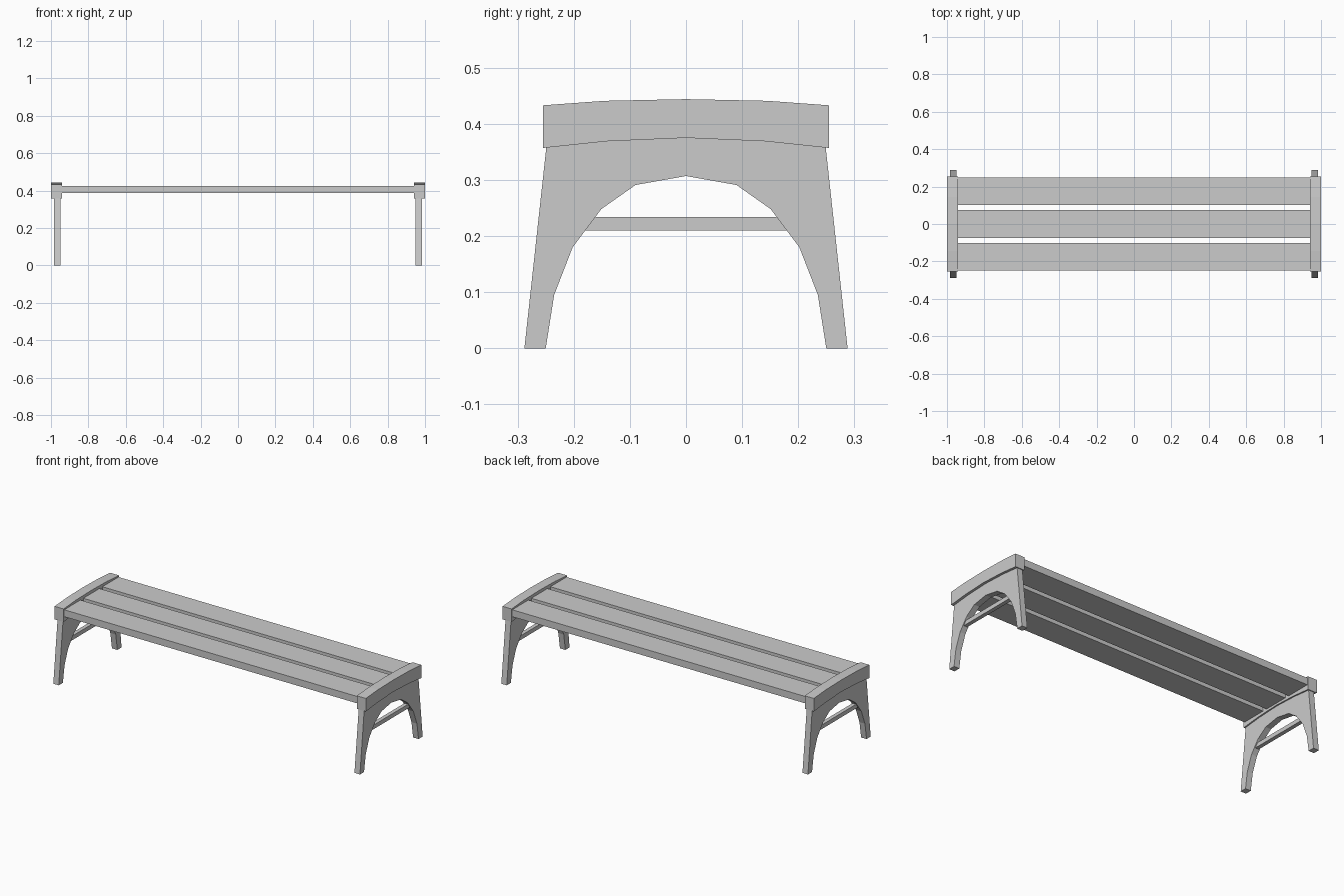
import bpy, bmesh

if "Cube" in bpy.data.objects:
    bpy.data.objects.remove(bpy.data.objects["Cube"])


def mirrored(half):
    # half profile runs from +y to y = 0; the rest is its mirror image
    return half + [(-y, z) for y, z in reversed(half) if y > 0]


def extrude_profile(name, pts, x0, x1):
    # solid with a (y, z) outline, extruded along x
    bm = bmesh.new()
    face = bm.faces.new([bm.verts.new((x0, y, z)) for y, z in pts])
    out = bmesh.ops.extrude_face_region(bm, geom=[face])
    moved = [v for v in out["geom"] if isinstance(v, bmesh.types.BMVert)]
    bmesh.ops.translate(bm, verts=moved, vec=(x1 - x0, 0, 0))
    bmesh.ops.recalc_face_normals(bm, faces=bm.faces)
    mesh = bpy.data.meshes.new(name)
    bm.to_mesh(mesh)
    bm.free()
    obj = bpy.data.objects.new(name, mesh)
    bpy.context.collection.objects.link(obj)
    return obj


def rect(y0, y1, z0, z1):
    return [(y0, z0), (y1, z0), (y1, z1), (y0, z1)]


# Profiles of the bench ends
cap_top = mirrored([(0.255, 0.433), (0.145, 0.441), (0, 0.444)])
cap_bottom = mirrored([(0.255, 0.357), (0.14, 0.369), (0, 0.375)])
frame_top = mirrored([(0.249, 0.358), (0.14, 0.37), (0, 0.376)])
arch = mirrored([(0.25, 0), (0.235, 0.095), (0.202, 0.18),
                 (0.151, 0.248), (0.09, 0.291), (0, 0.307)])

cap_outline = cap_top + cap_bottom[::-1]
frame_outline = [(0.288, 0)] + frame_top + [(-0.288, 0)] + arch[::-1]

for side, s in (("left", -1), ("right", 1)):
    # Curved end cap
    extrude_profile(f"{side}_end_cap", cap_outline, s * 0.942, s * 1.0)
    # Arched leg frame
    extrude_profile(f"{side}_leg_frame", frame_outline, s * 0.95, s * 0.985)
    # Stretcher between the legs
    extrude_profile(f"{side}_stretcher", rect(-0.187, 0.187, 0.21, 0.234),
                    s * 0.956, s * 0.979)

# Seat slats
for i, y in enumerate((-0.175, 0, 0.175)):
    extrude_profile(f"seat_slat_{i + 1}", rect(y - 0.074, y + 0.074, 0.386, 0.426),
                    -0.945, 0.945)
